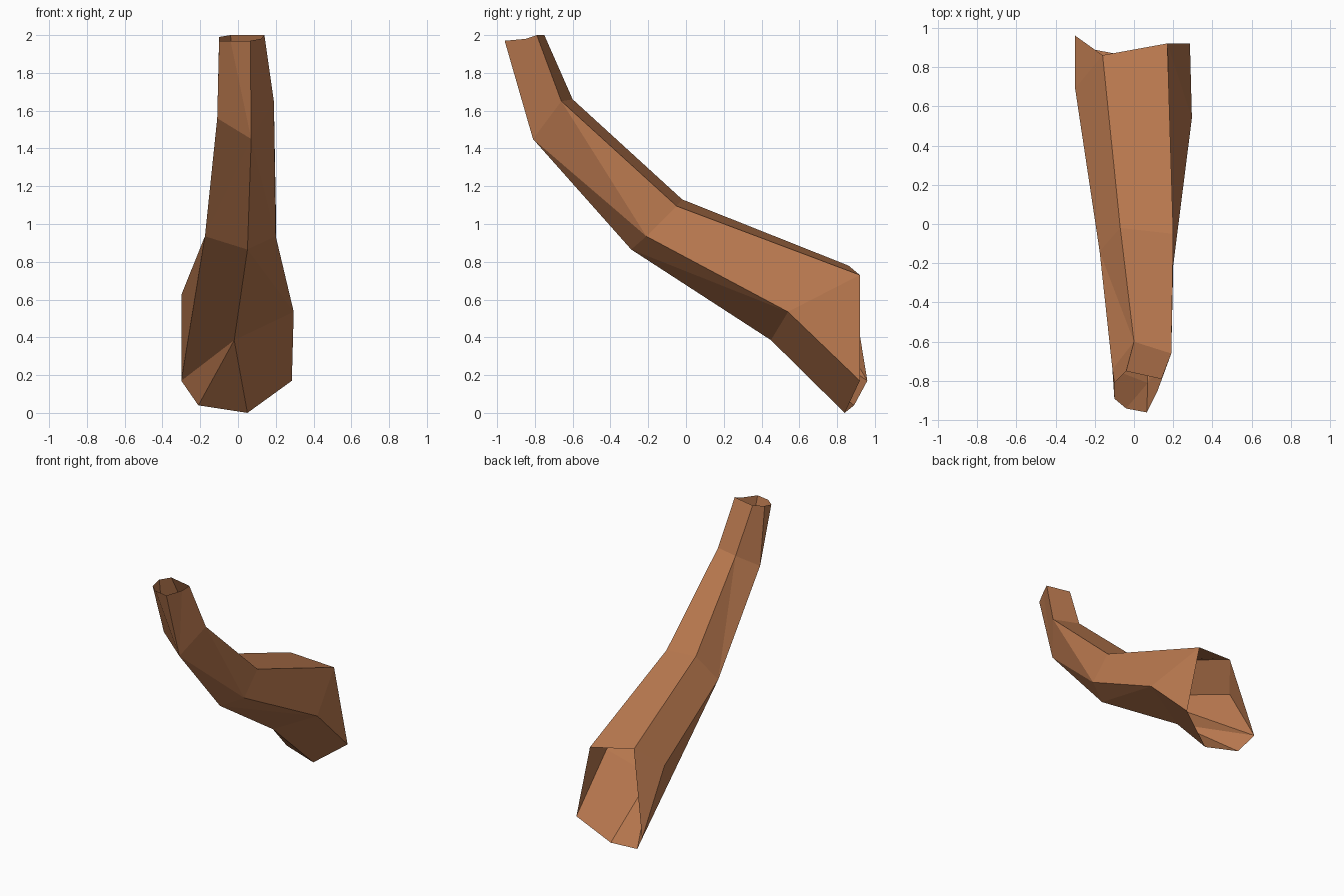
import bpy, bmesh

if "Cube" in bpy.data.objects:
    bpy.data.objects.remove(bpy.data.objects["Cube"])

bm = bmesh.new()


def ring(*points):
    return [bm.verts.new(p) for p in points]


def stitch(upper, lower, steps, closed=True):
    """Join two rings: U / L step along one ring (triangle), X along both (quad)."""
    i = j = 0
    for s in steps:
        ni, nj = i + (s in "UX"), j + (s in "LX")
        loop = [upper[i % len(upper)], lower[j % len(lower)],
                lower[nj % len(lower)], upper[ni % len(upper)]]
        face = []
        for v in loop:
            if v not in face:
                face.append(v)
        bm.faces.new(face)
        i, j = ni, nj


# Cross-sections from the narrow open top down to the wide open foot
top = ring((0.065, -0.96, 1.97), (0.12, -0.85, 1.98), (0.14, -0.79, 2.0),
           (-0.04, -0.75, 2.0), (-0.10, -0.81, 1.99), (-0.10, -0.89, 1.97),
           (-0.04, -0.94, 1.97))
neck = ring((0.07, -0.81, 1.45), (0.19, -0.66, 1.65), (0.0, -0.60, 1.66),
            (-0.11, -0.74, 1.56))
middle = ring((0.05, -0.29, 0.865), (0.20, -0.21, 0.935), (0.20, -0.05, 1.095),
              (-0.07, -0.02, 1.13), (-0.175, -0.14, 0.935))
flare = ring((-0.02, 0.45, 0.385), (0.295, 0.54, 0.535), (0.17, 0.92, 0.73),
             (-0.16, 0.86, 0.78), (-0.30, 0.69, 0.625))
lip = ring((-0.30, 0.96, 0.17), (-0.21, 0.89, 0.04), (0.05, 0.84, 0.0),
           (0.285, 0.92, 0.17))

# Tube walls
stitch(top, neck, "UXXXUXU")
stitch(neck, middle, "LULXLUUL")
stitch(middle, flare + lip[:1], "LUXXXLX")
# Lower lip around the open foot
stitch(flare[:3], lip, "LLXU")
stitch(flare[3:], lip[:1], "U")

bmesh.ops.recalc_face_normals(bm, faces=bm.faces[:])
# The top panel must face upwards
panel = max(bm.faces, key=lambda f: abs(f.normal.z) * f.calc_area()
            * (f.calc_center_median().z > 0.8))
if panel.normal.z < 0:
    bmesh.ops.reverse_faces(bm, faces=bm.faces[:])

mesh = bpy.data.meshes.new("curved_tube")
bm.to_mesh(mesh)
bm.free()

# Single warm brown
mat = bpy.data.materials.new("warm_brown")
mat.diffuse_color = (0.50, 0.195, 0.08, 1.0)
mat.use_nodes = True
mat.node_tree.nodes["Principled BSDF"].inputs["Base Color"].default_value = mat.diffuse_color
mesh.materials.append(mat)
obj = bpy.data.objects.new("curved_tube", mesh)
bpy.context.collection.objects.link(obj)
